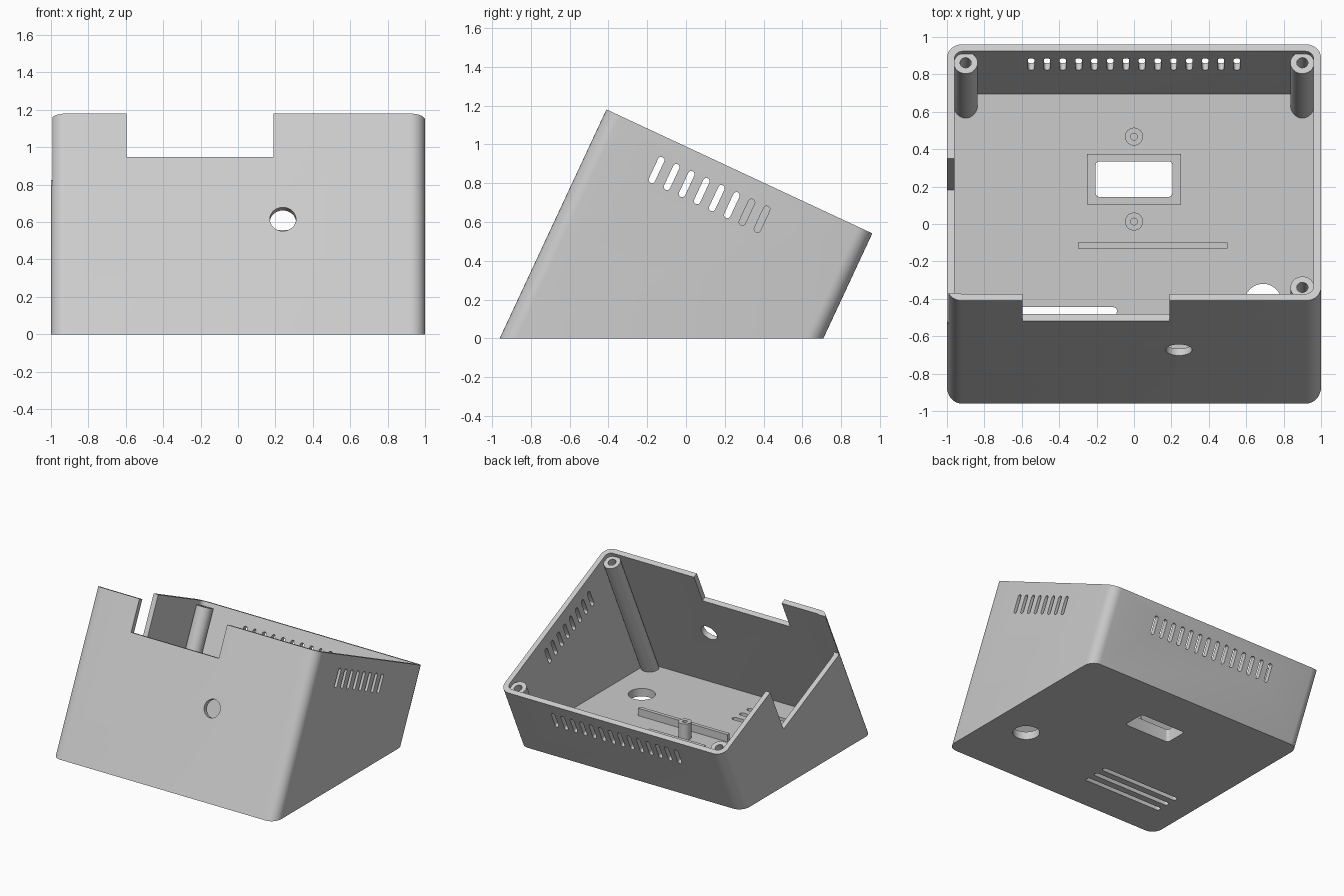
import bpy, bmesh
from math import sin, cos, pi, radians
from mathutils import Vector

if "Cube" in bpy.data.objects:
    bpy.data.objects.remove(bpy.data.objects["Cube"])

TILT = radians(25)
AXIS = Vector((0, sin(TILT), cos(TILT)))      # along the slanted walls
BACK = Vector((0, cos(TILT), -sin(TILT)))     # down the sloping rim
RIM = Vector((0, -0.41, 1.18))                # middle of the front rim
DEPTH, WALL, FLOOR = 1.512, 0.04, 0.065

grey = bpy.data.materials.new("light grey plastic")
grey.use_nodes = True
COLOUR = (0.6, 0.6, 0.6, 1)
grey.diffuse_color = COLOUR
grey.node_tree.nodes["Principled BSDF"].inputs["Base Color"].default_value = COLOUR


def tilted(x, v, u):
    """Point at x, v back along the rim and u along the walls."""
    return RIM + Vector((x, 0, 0)) + BACK * v + AXIS * u


def dropped(x, v, z):
    """Point slid along the slanted walls to height z."""
    p = tilted(x, v, 0)
    return p + AXIS * ((z - p.z) / AXIS.z)


def upright(x, y, z):
    return Vector((x, y, z))


def rounded(cx, cy, w, h, r, n=8):
    """Rounded rectangle outline; a full radius gives a slot or a circle."""
    pts = []
    for k, (sx, sy) in enumerate([(1, 1), (-1, 1), (-1, -1), (1, -1)]):
        for i in range(n + 1):
            a = (k + i / n) * pi / 2
            pts.append((cx + sx * (w / 2 - r) + r * cos(a),
                        cy + sy * (h / 2 - r) + r * sin(a)))
    return pts


def loft(bm, rings):
    """Skin matching rings of points and cap both ends."""
    loops = [[bm.verts.new(p) for p in ring] for ring in rings]
    for a, b in zip(loops, loops[1:]):
        for i in range(len(a)):
            j = (i + 1) % len(a)
            bm.faces.new((a[i], a[j], b[j], b[i]))
    bm.faces.new(loops[0][::-1])
    bm.faces.new(loops[-1])


def finish(name, bm):
    bmesh.ops.remove_doubles(bm, verts=bm.verts, dist=1e-5)
    bmesh.ops.recalc_face_normals(bm, faces=bm.faces)
    mesh = bpy.data.meshes.new(name)
    bm.to_mesh(mesh)
    bm.free()
    mesh.materials.append(grey)
    ob = bpy.data.objects.new(name, mesh)
    bpy.context.collection.objects.link(ob)
    return ob


def activate(ob):
    bpy.ops.object.select_all(action='DESELECT')
    ob.select_set(True)
    bpy.context.view_layer.objects.active = ob


def smooth(ob):
    activate(ob)
    bpy.ops.object.shade_smooth_by_angle(angle=radians(30))


def carve(ob, bm):
    cutter = finish("cutter", bm)
    cutter.hide_render = True
    mod = ob.modifiers.new("carve", 'BOOLEAN')
    mod.operation, mod.solver, mod.object = 'DIFFERENCE', 'EXACT', cutter
    activate(ob)
    bpy.ops.object.modifier_apply(modifier=mod.name)
    bpy.data.objects.remove(cutter)


# Slanted case: rounded tube with a level base
outline = rounded(0, DEPTH / 2, 2, DEPTH, 0.08)
bm = bmesh.new()
loft(bm, [[dropped(x, v, 0) for x, v in outline], [tilted(x, v, 0) for x, v in outline]])
case = finish("case", bm)

# Hollow inside
outline = rounded(0, DEPTH / 2, 2 - 2 * WALL, DEPTH - 2 * WALL, 0.045)
bm = bmesh.new()
loft(bm, [[dropped(x, v, FLOOR) for x, v in outline], [tilted(x, v, 0.2) for x, v in outline]])
carve(case, bm)

# Openings in the walls and floor
bm = bmesh.new()


def cut_front_back(outline, v0, v1):
    loft(bm, [[tilted(x, v, u) for x, u in outline] for v in (v0, v1)])


def cut_side(outline, x0, x1):
    loft(bm, [[tilted(x, v, u) for v, u in outline] for x in (x0, x1)])


def cut_floor(outline):
    loft(bm, [[upright(x, y, z) for x, y in outline] for z in (-0.1, 0.2)])


def box_outline(a0, a1, b0, b1):
    return [(a0, b0), (a1, b0), (a1, b1), (a0, b1)]


cut_front_back(box_outline(-0.595, 0.19, -0.255, 0.1), -0.1, 0.1)      # front notch
cut_front_back(rounded(0.24, -0.623, 0.14, 0.14, 0.07), -0.1, 0.1)     # front hole
cut_side(box_outline(0.045, 0.839, -0.4, 0.1), -1.1, -0.93)            # side notch
for i in range(8):                                                     # side vents
    cut_side(rounded(0.366 + 0.0857 * i, -0.174, 0.034, 0.146, 0.017, 4), 0.9, 1.1)
for i in range(14):                                                    # back vents
    cut_front_back(rounded(-0.55 + 0.0846 * i, -0.165, 0.034, 0.146, 0.017, 4), 1.4, 1.6)
for i in range(3):                                                     # floor slots
    cut_floor(rounded(-0.445, -0.465 - 0.095 * i, 0.71, 0.04, 0.02, 4))
cut_floor(rounded(0.69, -0.42, 0.2, 0.2, 0.1))                         # cable hole
cut_floor(rounded(0, 0.24, 0.41, 0.19, 0.02, 4))                       # socket window
carve(case, bm)
smooth(case)


def post(name, top, base, x, y, r, hole, height, foot, depth):
    """Round post with a blind screw hole."""
    bm = bmesh.new()
    outer, inner = rounded(x, y, 2 * r, 2 * r, r), rounded(x, y, 2 * hole, 2 * hole, hole)
    loft(bm, [[base(*p, foot) for p in outer], [top(*p, height) for p in outer],
              [top(*p, height) for p in inner], [top(*p, height - depth) for p in inner]])
    smooth(finish(name, bm))


# Slanted screw posts in three corners
for name, x, v in [("back_left_post", 0.9, 1.42), ("back_right_post", -0.9, 1.42),
                   ("front_left_post", 0.9, 0.095)]:
    post(name, tilted, dropped, x, v, 0.064, 0.03, -0.035, FLOOR - 0.03, 0.25)

# Standoffs either side of the socket window
for name, y in [("back_standoff", 0.467), ("front_standoff", 0.013)]:
    post(name, upright, upright, 0, y, 0.048, 0.018, FLOOR + 0.13, FLOOR - 0.02, 0.1)

# Low rib on the floor
bm = bmesh.new()
rib = box_outline(-0.3, 0.5, -0.13, -0.1)
loft(bm, [[upright(*p, z) for p in rib] for z in (FLOOR - 0.02, FLOOR + 0.06)])
finish("floor_rib", bm)

# Raised frame round the socket window
bm = bmesh.new()
frame = box_outline(-0.25, 0.25, 0.105, 0.375)
loft(bm, [[upright(*p, z) for p in frame] for z in (FLOOR - 0.01, FLOOR + 0.04)])
socket_frame = finish("socket_frame", bm)
bm = bmesh.new()
cut_floor(rounded(0, 0.24, 0.41, 0.19, 0.02, 4))
carve(socket_frame, bm)
smooth(socket_frame)
